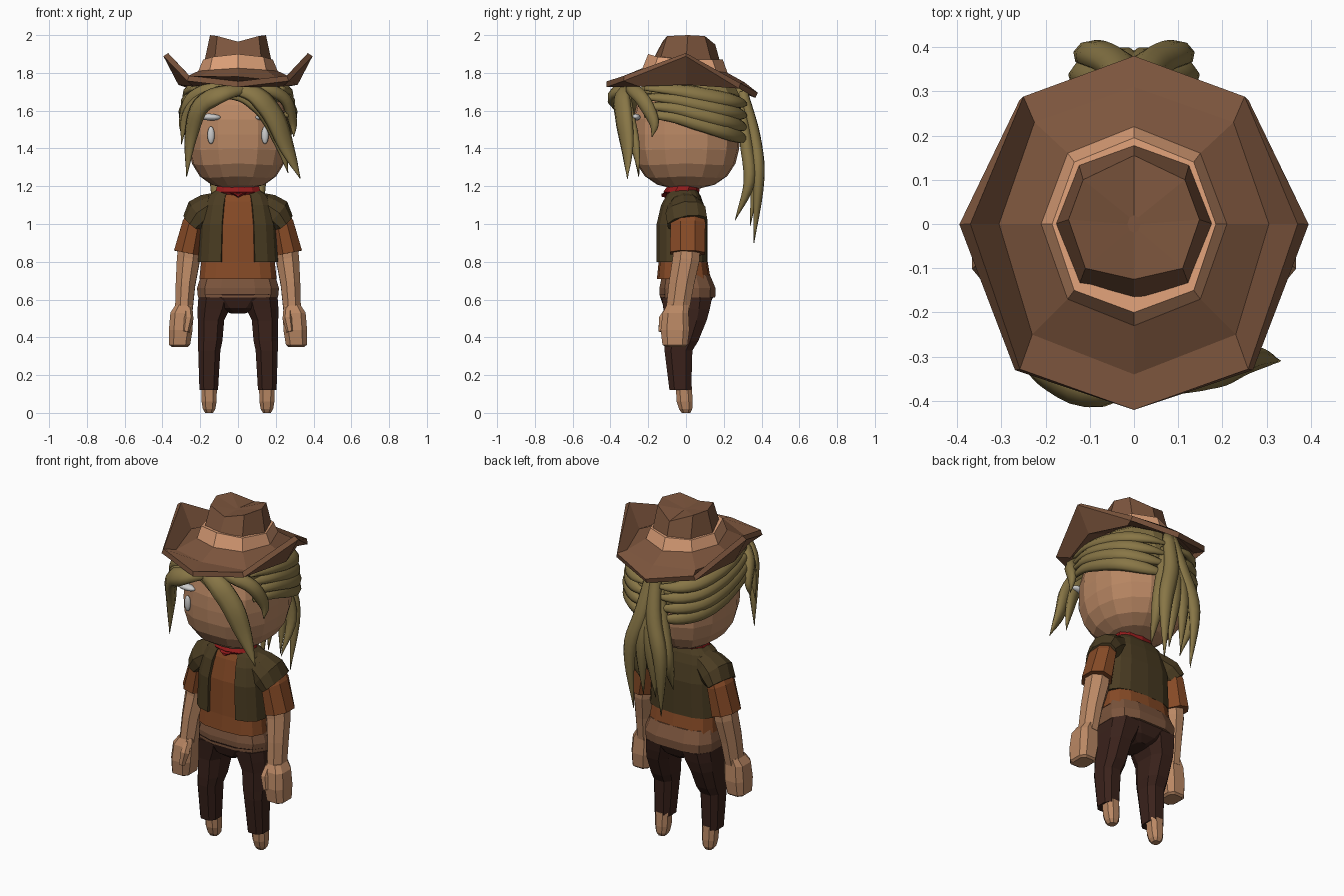
import bpy, bmesh, math
from mathutils import Vector

if "Cube" in bpy.data.objects:
    bpy.data.objects.remove(bpy.data.objects["Cube"])


def material(name, rgb):
    lin = [(c / 255 / 12.92 if c < 10 else ((c / 255 + 0.055) / 1.055) ** 2.4) for c in rgb]
    m = bpy.data.materials.new(name)
    m.diffuse_color = (*lin, 1)
    m.use_nodes = True
    m.node_tree.nodes["Principled BSDF"].inputs["Base Color"].default_value = m.diffuse_color
    return m


SKIN = material("skin", (186, 136, 100))
HAIR = material("hair", (136, 118, 70))
LEATHER = material("leather", (124, 85, 61))
TAN = material("tan", (222, 160, 120))
VEST = material("vest_olive", (74, 60, 34))
SHIRT = material("shirt_rust", (134, 74, 38))
PANTS = material("pants_dark", (58, 34, 27))
RED = material("scarf_red", (145, 27, 27))
WHITE = material("white", (255, 255, 255))


def finish(name, bm, mat, smooth=False):
    bmesh.ops.recalc_face_normals(bm, faces=bm.faces[:])
    me = bpy.data.meshes.new(name)
    bm.to_mesh(me)
    bm.free()
    me.materials.append(mat)
    for p in me.polygons:
        p.use_smooth = smooth
    ob = bpy.data.objects.new(name, me)
    bpy.context.collection.objects.link(ob)
    return ob


def skin_rings(name, rings, mat, closed=True, caps=(True, True), smooth=False):
    """Bridge a list of equal-length point rings."""
    bm = bmesh.new()
    vs = [[bm.verts.new(p) for p in r] for r in rings]
    n = len(vs[0])
    for a, b in zip(vs, vs[1:]):
        for i in range(n if closed else n - 1):
            j = (i + 1) % n
            bm.faces.new((a[i], a[j], b[j], b[i]))
    for ring, cap in ((vs[0], caps[0]), (vs[-1], caps[1])):
        if cap and closed:
            bm.faces.new(ring)
    return finish(name, bm, mat, smooth)


def loft(name, rows, mat, n=12, p=2.6, gap=None, caps=(True, True)):
    """Stack of superellipse sections (cx, cy, z, rx, ry); gap leaves the front open."""
    if gap:
        angs = [math.radians(-90 + gap + i * (360 - 2 * gap) / n) for i in range(n + 1)]
    else:
        angs = [2 * math.pi * (i + 0.5) / n for i in range(n)]

    def sp(c):
        return math.copysign(abs(c) ** (2 / p), c)
    rings = [[(cx + rx * sp(math.cos(a)), cy + ry * sp(math.sin(a)), z) for a in angs]
             for cx, cy, z, rx, ry in rows]
    return skin_rings(name, rings, mat, not gap, caps)


def tube(name, pts, radii, mat, n=8, ref=None, smooth=False):
    """Elliptic tube: radii are (across, outward); outward follows ref or the head centre."""
    pts = [Vector(p) for p in pts]
    rings = []
    for i, c in enumerate(pts):
        t = (pts[min(i + 1, len(pts) - 1)] - pts[max(i - 1, 0)]).normalized()
        out = Vector(ref) if ref else c - Vector((0, 0, 1.45))
        out = (out - t * out.dot(t)).normalized()
        side = t.cross(out)
        w, d = radii[i]
        rings.append([c + side * w * math.cos(a) + out * d * math.sin(a)
                      for a in (2 * math.pi * (k + 0.5) / n for k in range(n))])
    return skin_rings(name, rings, mat, smooth=smooth)


def strand(name, ctrl, w, d, start=0.45):
    """Tapered hair lock through a Catmull-Rom path."""
    c = [Vector(p) for p in ctrl]
    c = [2 * c[0] - c[1]] + c + [2 * c[-1] - c[-2]]
    pts, steps = [], 5
    for i in range(1, len(c) - 2):
        p0, p1, p2, p3 = c[i - 1:i + 3]
        for s in range(steps):
            t = s / steps
            pts.append(0.5 * (2 * p1 + (p2 - p0) * t + (2 * p0 - 5 * p1 + 4 * p2 - p3) * t * t
                              + (3 * p1 - p0 - 3 * p2 + p3) * t ** 3))
    pts.append(c[-2])
    prof = []
    for i in range(len(pts)):
        t = i / (len(pts) - 1)
        prof.append(min(start + (1 - start) * t / 0.35, 1) if t < 0.5
                    else max(1 - ((t - 0.5) / 0.5) ** 1.8, 0.04))
    tube(name, pts, [(w * f, d * f) for f in prof], HAIR, smooth=True)


def blob(name, c, r, mat, u=12, v=8, p=2.0, smooth=True, tilt=0):
    bm = bmesh.new()
    bmesh.ops.create_uvsphere(bm, u_segments=u, v_segments=v, radius=1)
    for vert in bm.verts:
        k = sum(abs(q) ** p for q in vert.co) ** (-1 / p)
        vert.co = Vector([q * k * s for q, s in zip(vert.co, r)])
    ob = finish(name, bm, mat, smooth)
    ob.location, ob.rotation_euler[1] = c, tilt


def oct_ring(f, fc, s, bc, b):
    """Octagon mirrored in x: front, front corner, side, back corner, back."""
    m = [(-x, y, z) for x, y, z in (bc, s, fc)]
    return [f, fc, s, bc, b] + m


# head and face
blob("head", (0, 0, 1.475), (0.265, 0.285, 0.29), SKIN, 16, 12, 2.6, False)
for s in (-1, 1):
    blob("eye", (s * 0.143, -0.267, 1.47), (0.019, 0.014, 0.047), WHITE)
    blob("eyebrow", (s * 0.15, -0.267, 1.566), (0.06, 0.026, 0.018), WHITE, tilt=s * -0.04)

# hat brim, band and creased crown
outer = oct_ring((0, -.42, 1.755), (.258, -.328, 1.785), (.37, 0, 1.905), (.25, .288, 1.745), (0, .38, 1.695))
mid = oct_ring((0, -.34, 1.78), (.23, -.25, 1.757), (.305, 0, 1.765), (.225, .23, 1.75), (0, .31, 1.75))
base = oct_ring((0, -.23, 1.825), (.15, -.17, 1.815), (.21, 0, 1.81), (.15, .16, 1.81), (0, .22, 1.80))
brim = skin_rings("hat_brim", [outer, mid, base], LEATHER, caps=(False, False))
sol = brim.modifiers.new("thickness", "SOLIDIFY")
sol.thickness, sol.offset = 0.03, -1
band = oct_ring((0, -.2, 1.9), (.135, -.15, 1.885), (.185, 0, 1.87), (.135, .14, 1.87), (0, .195, 1.87))
skin_rings("hat_band", [base, band], TAN)
low = oct_ring((0, -.18, 1.86), (.125, -.14, 1.86), (.178, 0, 1.86), (.125, .135, 1.86), (0, .18, 1.86))
top = oct_ring((0, -.125, 1.965), (.11, -.1, 1.995), (.148, .01, 2.0), (.115, .1, 1.995), (0, .155, 1.95))
crease = oct_ring((0, -.02, 1.965), (.01, -.015, 1.965), (.015, 0, 1.965), (.01, .015, 1.965), (0, .02, 1.965))
skin_rings("hat_crown", [low, top, crease], LEATHER)

# hair: cap under the hat, bands swept back, ponytail, fringe
loft("hair_cap", [(0, .12, 1.50, .25, .17), (0, .075, 1.60, .27, .225), (0, .02, 1.69, .265, .265),
                  (0, .01, 1.74, .235, .25), (0, 0, 1.80, .17, .18)], HAIR)
for s in (-1, 1):
    for k in range(4):
        z0, z1 = 1.58 + k * 0.047, 1.43 + k * 0.062
        ins = 0.012 * max(k - 1, 0)
        strand("swept_hair", [(s * (.255 - ins), -.22, z0), (s * (.285 - ins), -.04, z0 - .015),
                              (s * (.255 - ins), .17, (z0 + z1) / 2), (s * .14, .285, z1 + .03),
                              (0, .325, z1 + .02)], .046, .03, .35)
    strand("ponytail_lock", [(s * .01, .30, 1.70), (s * .04, .36, 1.47), (s * .10, .385, 1.24),
                             (s * .09, .36, .90)], .045, .035, .8)
    strand("ponytail_lock", [(s * .03, .29, 1.62), (s * .07, .32, 1.42), (s * .115, .335, 1.22),
                             (s * .10, .26, 1.02)], .04, .035, .7)
    strand("ponytail_lock", [(0, .28, 1.72), (s * .01, .34, 1.5), (s * .03, .37, 1.28),
                             (s * .04, .34, .99)], .045, .035, .7)
    strand("temple_lock", [(0, -.28, 1.74), (s * .14, -.29, 1.72), (s * .25, -.23, 1.66),
                           (s * .29, -.17, 1.54), (s * .295, -.18, 1.46)], .04, .03)
strand("fringe_right", [(-.08, -.29, 1.72), (.08, -.34, 1.69), (.19, -.33, 1.57),
                        (.26, -.31, 1.40), (.33, -.31, 1.24)], .062, .035)
strand("fringe_right_inner", [(-.1, -.29, 1.69), (.04, -.32, 1.67), (.15, -.31, 1.58),
                              (.225, -.27, 1.42), (.265, -.25, 1.27)], .046, .03)
strand("fringe_left", [(.06, -.30, 1.72), (-.08, -.38, 1.69), (-.2, -.33, 1.62),
                       (-.25, -.27, 1.46), (-.272, -.25, 1.25)], .055, .035)
strand("fringe_left_outer", [(.1, -.29, 1.70), (-.05, -.34, 1.70), (-.19, -.29, 1.66),
                             (-.275, -.23, 1.57), (-.30, -.22, 1.42)], .045, .03)

# torso
loft("shirt", [(0, -.012, .71, .208, .142), (0, -.015, .8, .198, .13), (0, -.02, 1.0, .185, .12),
               (0, -.02, 1.12, .155, .095), (0, -.02, 1.185, .10, .07)], SHIRT, 14, 3)
vest = loft("vest", [(0, -.022, .80, .212, .137), (0, -.022, 1.0, .20, .137),
                     (0, -.02, 1.10, .18, .115), (0, -.015, 1.15, .16, .092),
                     (0, -.015, 1.18, .115, .075)], VEST, 14, 3, gap=16)
vest.modifiers.new("thickness", "SOLIDIFY").thickness = 0.015
loft("waist", [(0, .008, .61, .217, .15), (0, .008, .66, .222, .152), (0, 0, .73, .2, .13)], LEATHER, 12, 3)
loft("neck_scarf", [(0, -.02, 1.14, .09, .075), (0, -.025, 1.17, .125, .095), (0, -.01, 1.205, .115, .085)], RED, 10, 2.2)
for y0, y1, z1 in ((-.07, -.13, 1.145), (.04, .075, 1.125)):
    skin_rings("scarf_point", [[(-.09, y0, 1.18), (.09, y0, 1.18), (0, y0, 1.13)],
                               [(-.02, y1, z1 + .015), (.02, y1, z1 + .015), (0, y1, z1)]], RED)

# hips
loft("hips", [(0, 0, .525, .035, .08), (0, .0, .555, .11, .12), (0, .005, .63, .218, .15)], PANTS, 12, 3)

X = (1, 0, 0)
for s in (-1, 1):
    # sleeves
    tube("vest_shoulder", [(s * .09, -.01, 1.12), (s * .155, -.005, 1.085), (s * .20, 0, 1.055), (s * .241, .008, 1.005)],
         [(.075, .055), (.095, .08), (.112, .088), (.112, .062)], VEST, 10, X)
    tube("sleeve", [(s * .20, .005, 1.07), (s * .235, .01, 1.0), (s * .268, .008, .845)],
         [(.085, .055), (.10, .065), (.10, .078)], SHIRT, 8, X)
    # arm and fist
    tube("arm", [(s * .25, .005, .92), (s * .263, 0, .81), (s * .278, -.025, .68), (s * .287, -.045, .54)],
         [(.078, .065), (.077, .066), (.072, .056), (.066, .05)], SKIN, 8, X)
    loft("fist", [(s * .288, -.045, .57, .046, .06), (s * .298, -.055, .53, .063, .072),
                  (s * .303, -.058, .44, .066, .08), (s * .309, -.058, .36, .058, .07),
                  (s * .309, -.055, .35, .045, .055)], SKIN, 8, 3.2)
    tube("thumb", [(s * .265, -.09, .55), (s * .262, -.12, .50), (s * .275, -.13, .43)],
         [(.022, .022), (.027, .027), (.018, .018)], SKIN, 6, X)
    # trouser leg and foot
    loft("trouser_leg", [(s * .118, .005, .61, .097, .14), (s * .129, .003, .55, .09, .13),
                         (s * .143, -.002, .49, .074, .118), (s * .147, -.025, .38, .068, .095),
                         (s * .152, -.04, .33, .062, .078), (s * .155, -.03, .12, .052, .061)], PANTS, 8, 2.8)
    loft("foot", [(s * .153, -.012, .14, .044, .045), (s * .153, -.007, .06, .042, .045),
                  (s * .153, -.002, .02, .035, .037), (s * .153, 0, 0, .022, .024)], SKIN, 8, 2.6)
